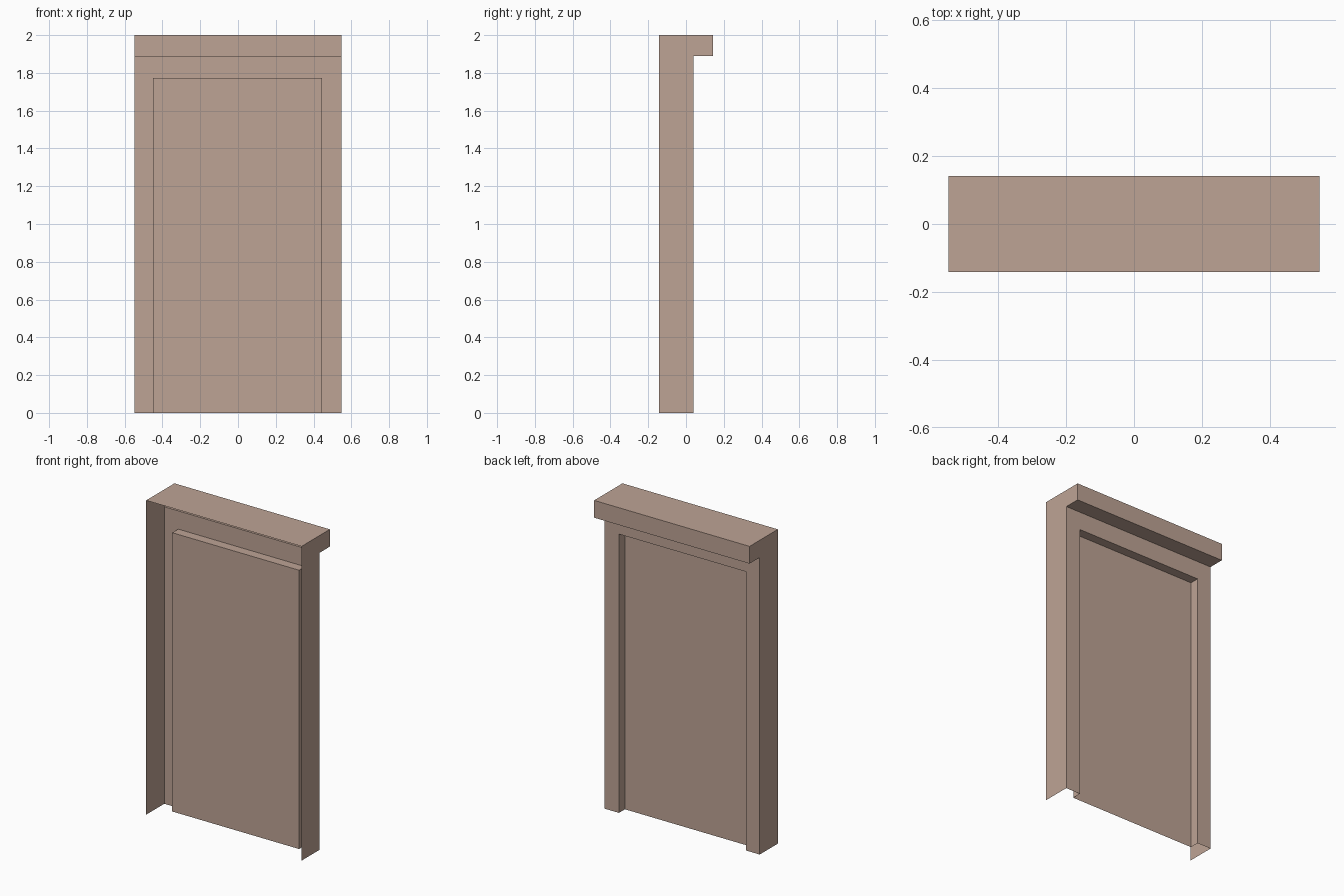
import bpy
from mathutils import Vector

cube = bpy.data.objects.get("Cube")
if cube:
    bpy.data.objects.remove(cube, do_unlink=True)

# Main dimensions
HALF = 0.547                          # half width of the frame
FRONT, WALL, LIP = -0.142, 0.04, 0.142  # depths: open edge, wall face, lintel face
PANEL = -0.02                         # depth of the recessed door
TOP, SOFFIT, HEAD = 2.0, 1.89, 1.774  # heights: top, lintel underside, door head
LEFT, RIGHT = 0.444, -0.449           # door opening sides

mat = bpy.data.materials.new("dusty_tan")
mat.use_nodes = True
colour = (0.515, 0.371, 0.301, 1)
mat.diffuse_color = colour
bsdf = mat.node_tree.nodes["Principled BSDF"]
bsdf.inputs["Base Color"].default_value = colour
bsdf.inputs["Roughness"].default_value = 0.9


def sheet(name, points, facing):
    """One flat, thin face turned towards the given direction."""
    mesh = bpy.data.meshes.new(name)
    mesh.from_pydata(points, [], [range(len(points))])
    mesh.update()
    if mesh.polygons[0].normal.dot(Vector(facing)) < 0:
        mesh.flip_normals()
    mesh.materials.append(mat)
    obj = bpy.data.objects.new(name, mesh)
    bpy.context.collection.objects.link(obj)
    return obj


def across(name, a, b, facing, x0=-HALF, x1=HALF):
    """Rectangle spanning x0 to x1 between two (y, z) points."""
    return sheet(name, [(x0, *a), (x1, *a), (x1, *b), (x0, *b)], facing)


# Side walls, stepped out at the lintel
profile = [(FRONT, 0), (WALL, 0), (WALL, SOFFIT), (LIP, SOFFIT), (LIP, TOP), (FRONT, TOP)]
for side, label in ((1, "left"), (-1, "right")):
    sheet(label + "_side_wall", [(side * HALF, y, z) for y, z in profile], (side, 0, 0))

# Lintel
across("lintel_top", (FRONT, TOP), (LIP, TOP), (0, 0, 1))
across("lintel_face", (LIP, SOFFIT), (LIP, TOP), (0, 1, 0))
across("lintel_underside", (WALL, SOFFIT), (LIP, SOFFIT), (0, 0, -1))

# Wall around the door opening
outline = [(-HALF, 0), (RIGHT, 0), (RIGHT, HEAD), (LEFT, HEAD),
           (LEFT, 0), (HALF, 0), (HALF, SOFFIT), (-HALF, SOFFIT)]
sheet("door_surround", [(x, WALL, z) for x, z in outline], (0, 1, 0))

# Recessed door with its jambs and head
across("door_panel", (PANEL, 0), (PANEL, HEAD), (0, 1, 0), RIGHT, LEFT)
across("door_head", (PANEL, HEAD), (WALL, HEAD), (0, 0, -1), RIGHT, LEFT)
for x, facing, label in ((LEFT, -1, "left"), (RIGHT, 1, "right")):
    sheet(label + "_jamb", [(x, PANEL, 0), (x, WALL, 0), (x, WALL, HEAD), (x, PANEL, HEAD)],
          (facing, 0, 0))
